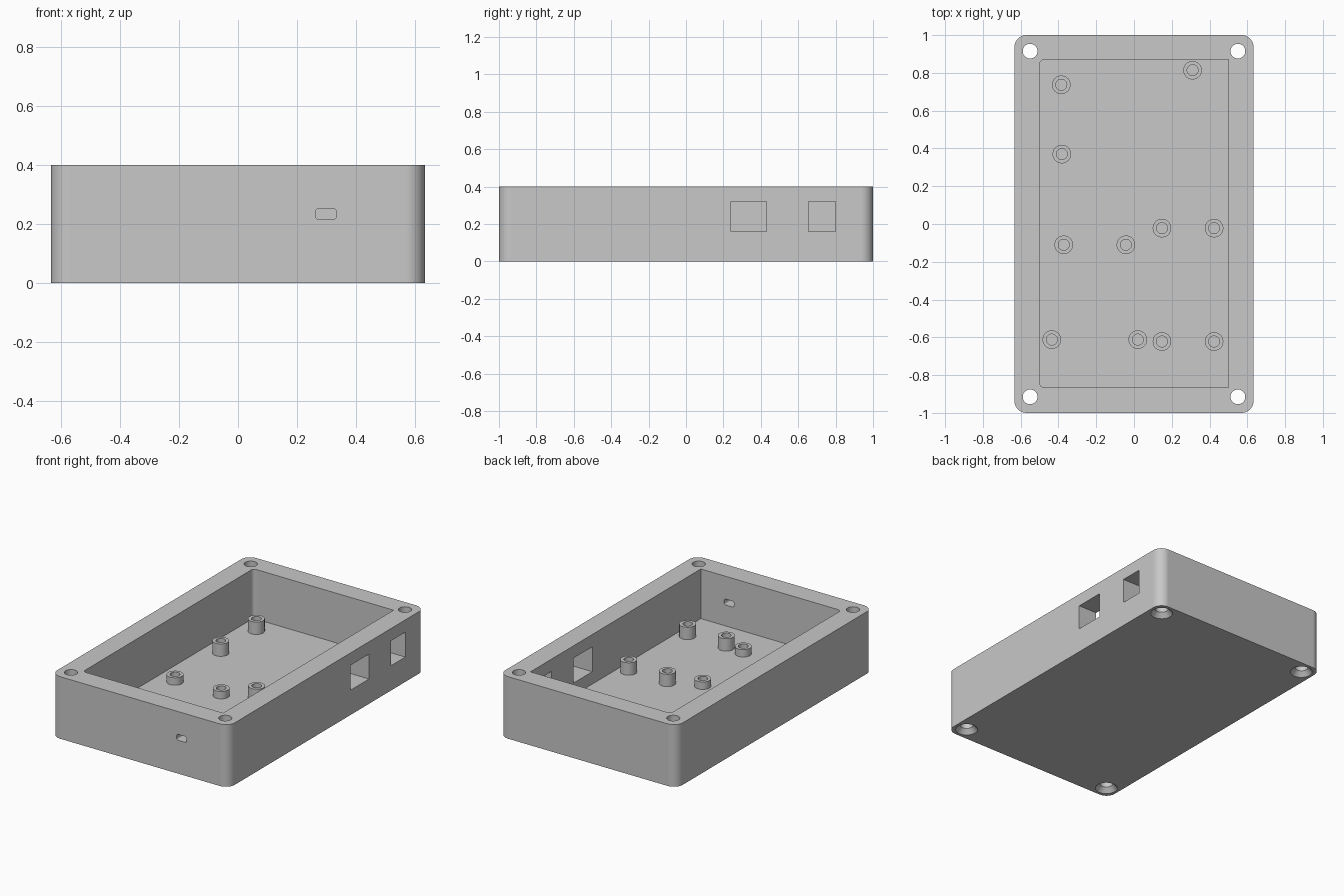
import bpy
import bmesh
from math import pi, sin, cos
from mathutils import Matrix

if "Cube" in bpy.data.objects:
    bpy.data.objects.remove(bpy.data.objects["Cube"], do_unlink=True)

HEIGHT, FLOOR = 0.4, 0.08

grey = bpy.data.materials.new("plain grey")
grey.use_nodes = True
grey.diffuse_color = (0.58, 0.58, 0.58, 1)
grey.node_tree.nodes["Principled BSDF"].inputs["Base Color"].default_value = (0.58, 0.58, 0.58, 1)


def finish(bm, name):
    bmesh.ops.recalc_face_normals(bm, faces=bm.faces)
    mesh = bpy.data.meshes.new(name)
    bm.to_mesh(mesh)
    bm.free()
    mesh.materials.append(grey)
    obj = bpy.data.objects.new(name, mesh)
    bpy.context.scene.collection.objects.link(obj)
    return obj


def rounded_rect(x0, x1, y0, y1, left_r, right_r, steps=10):
    """Outline with separate corner radii for the left and right sides."""
    corners = [(x1, y1, right_r, -1, -1), (x0, y1, left_r, 1, -1),
               (x0, y0, left_r, 1, 1), (x1, y0, right_r, -1, 1)]
    points = []
    for i, (x, y, r, sx, sy) in enumerate(corners):
        if r == 0:
            points.append((x, y))
            continue
        for k in range(steps + 1):
            a = (i + k / steps) * pi / 2
            points.append((x + sx * r + r * cos(a), y + sy * r + r * sin(a)))
    return points


def prism(name, outline, z0, z1, matrix=Matrix()):
    bm = bmesh.new()
    base = bm.faces.new([bm.verts.new((x, y, z0)) for x, y in outline])
    top = bmesh.ops.extrude_face_region(bm, geom=[base], use_keep_orig=True)["geom"]
    moved = [v for v in top if isinstance(v, bmesh.types.BMVert)]
    bmesh.ops.translate(bm, verts=moved, vec=(0, 0, z1 - z0))
    bm.transform(matrix)
    return finish(bm, name)


def lathe(name, profile, x, y, closed=False, steps=40):
    bm = bmesh.new()
    verts = [bm.verts.new((r, 0, z)) for r, z in profile]
    pairs = list(zip(verts, verts[1:]))
    if closed:
        pairs.append((verts[-1], verts[0]))
    edges = [bm.edges.new(p) for p in pairs]
    bmesh.ops.spin(bm, geom=verts + edges, axis=(0, 0, 1), cent=(0, 0, 0),
                   angle=2 * pi, steps=steps)
    bmesh.ops.remove_doubles(bm, verts=bm.verts, dist=0.0001)
    bm.transform(Matrix.Translation((x, y, 0)))
    return finish(bm, name)


def activate(obj):
    bpy.ops.object.select_all(action="DESELECT")
    obj.select_set(True)
    bpy.context.view_layer.objects.active = obj


def cut(obj, cutter):
    cutter.hide_render = True
    mod = obj.modifiers.new("cut", "BOOLEAN")
    mod.operation = "DIFFERENCE"
    mod.solver = "EXACT"
    mod.object = cutter
    activate(obj)
    bpy.ops.object.modifier_apply(modifier=mod.name)
    bpy.data.objects.remove(cutter, do_unlink=True)


def smooth(obj):
    activate(obj)
    bpy.ops.object.shade_smooth_by_angle(angle=pi / 6)
    mod = obj.modifiers.new("even shading", "WEIGHTED_NORMAL")
    mod.keep_sharp = True


# Thick-walled case with an open cavity
case = prism("case", rounded_rect(-0.633, 0.633, -1, 1, 0.064, 0.064), 0, HEIGHT)
cut(case, prism("cavity", rounded_rect(-0.5, 0.5, -0.865, 0.87, 0.025, 0), FLOOR, 0.5))

# Square ports through the right-hand wall
for y0, y1 in [(0.24, 0.43), (0.655, 0.8)]:
    cut(case, prism("port", rounded_rect(0.45, 0.7, y0, y1, 0, 0), 0.16, 0.32))

# Small rounded slot through the front wall
slot = rounded_rect(0.263, 0.333, 0.215, 0.253, 0.012, 0.012, 5)
cut(case, prism("slot", slot, 0.8, 1.05, Matrix.Rotation(pi / 2, 4, "X")))

# Countersunk screw holes in the corners
screw = [(0, -0.02), (0.066, -0.02), (0.066, 0), (0.039, 0.03), (0.039, 0.45), (0, 0.45)]
for x in (-0.55, 0.55):
    for y in (-0.915, 0.915):
        cut(case, lathe("screw_hole", screw, x, y))
smooth(case)

# Hollow mounting posts on the floor, in a low and a tall set
low = [(-0.435, -0.612), (0.02, -0.612), (-0.372, -0.11), (-0.043, -0.11)]
tall = [(0.148, -0.022), (0.424, -0.022), (0.148, -0.622), (0.424, -0.622),
        (-0.385, 0.737), (-0.382, 0.37), (0.31, 0.814)]
for label, top, places in [("low", 0.128, low), ("tall", 0.16, tall)]:
    ring = [(0.029, FLOOR - 0.01), (0.029, top), (0.049, top), (0.049, FLOOR - 0.01)]
    for i, (x, y) in enumerate(places):
        smooth(lathe(f"{label}_mounting_post_{i + 1}", ring, x, y, closed=True))
